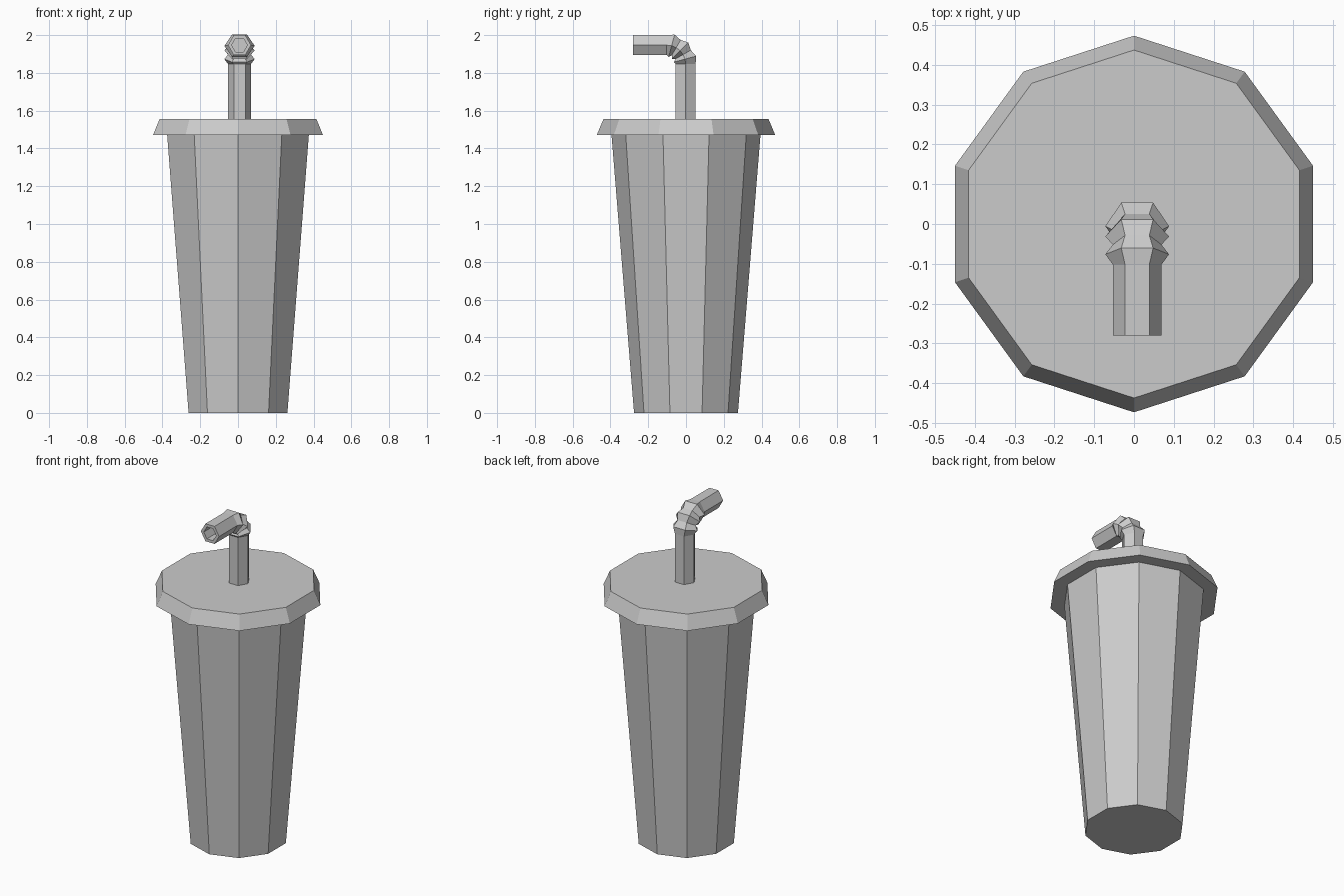
import bpy, bmesh, math
from mathutils import Vector

cube = bpy.data.objects.get("Cube")
if cube:
    bpy.data.objects.remove(cube)

# One plain grey for every part
grey = bpy.data.materials.new("light grey")
grey.use_nodes = True
grey.diffuse_color = (0.6, 0.6, 0.6, 1)
grey.node_tree.nodes["Principled BSDF"].inputs["Base Color"].default_value = (0.6, 0.6, 0.6, 1)


def loft(name, rings, cap_end=True):
    """Join rings of points into a closed, flat-shaded skin."""
    bm = bmesh.new()
    loops = [[bm.verts.new(p) for p in ring] for ring in rings]
    for a, b in zip(loops, loops[1:]):
        for i in range(len(a)):
            j = (i + 1) % len(a)
            bm.faces.new((a[i], a[j], b[j], b[i]))
    bm.faces.new(loops[0][::-1])
    if cap_end:
        bm.faces.new(loops[-1])
    bmesh.ops.recalc_face_normals(bm, faces=bm.faces)
    mesh = bpy.data.meshes.new(name)
    bm.to_mesh(mesh)
    bm.free()
    mesh.materials.append(grey)
    obj = bpy.data.objects.new(name, mesh)
    bpy.context.collection.objects.link(obj)
    return obj


def decagon(radius, z):
    angles = [math.pi / 2 + math.tau * i / 10 for i in range(10)]
    return [(radius * math.cos(a), radius * math.sin(a), z) for a in angles]


def hexagon(centre, bend, wide, deep):
    """Straw cross-section, turned by the bend angle about the x axis."""
    out = Vector((0, math.cos(bend), math.sin(bend)))
    side = Vector((1, 0, 0))
    points = []
    for i in range(6):
        a = math.tau * i / 6
        points.append(centre + side * wide * math.cos(a)
                      + out * deep * math.sin(a) / math.sin(math.pi / 3))
    return points


# Tapered cup and overhanging lid
loft("cup", [decagon(0.275, 0), decagon(0.395, 1.48)])
loft("lid", [decagon(0.473, 1.47), decagon(0.437, 1.555)])

# Bendy straw: upright tube, ribbed elbow, hollow mouthpiece
X, WIDE, DEEP, BEND = 0.008, 0.061, 0.053, 0.1
pivot = Vector((X, -0.102, 1.847))
rings = [hexagon(Vector((X, -0.002, 1.54)), 0, WIDE, DEEP)]
for step in range(7):
    bend = math.radians(15 * step)
    centre = pivot + BEND * Vector((0, math.cos(bend), math.sin(bend)))
    if step in (0, 6):
        size = (WIDE, DEEP)
    elif step % 2:
        size = (0.08, 0.061)
    else:
        size = (WIDE, 0.047)
    rings.append(hexagon(centre, bend, *size))
top = pivot.z + BEND
for y, scale in ((-0.28, 1), (-0.28, 0.68), (-0.11, 0.68)):
    rings.append(hexagon(Vector((X, y, top)), math.pi / 2, WIDE * scale, DEEP * scale))
loft("straw", rings)
